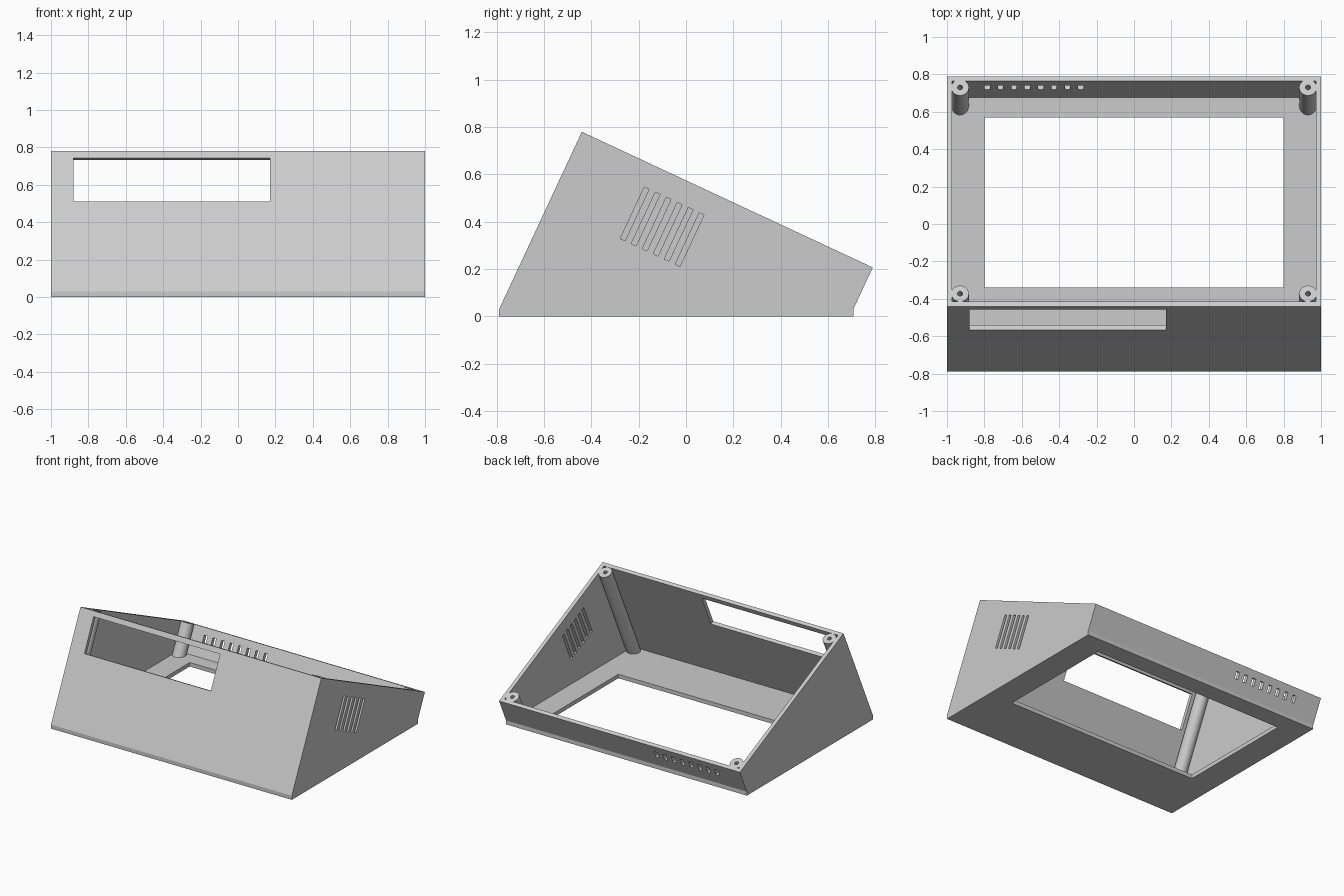
import bpy, bmesh, math
from mathutils import Vector

if "Cube" in bpy.data.objects:
    bpy.data.objects.remove(bpy.data.objects["Cube"])

TILT = math.radians(25)
S, C = math.sin(TILT), math.cos(TILT)
TOP_Y, TOP_Z = -0.44, 0.78       # top front edge of the case
LENGTH, WALL, FLOOR = 1.356, 0.028, 0.03

grey = bpy.data.materials.new("plain grey")
grey.diffuse_color = (0.6, 0.6, 0.6, 1)
grey.use_nodes = True
grey.node_tree.nodes["Principled BSDF"].inputs["Base Color"].default_value = grey.diffuse_color


def tilted(u, v):
    """Point in the tilted frame: u along the sloped rim, v down the front wall."""
    return (TOP_Y + C * u - S * v, TOP_Z - S * u - C * v)


def at_height(u, z):
    """Point on the wall line at u, at world height z."""
    return tilted(u, (TOP_Z - S * u - z) / C)


def make(name, bm):
    bmesh.ops.recalc_face_normals(bm, faces=bm.faces)
    mesh = bpy.data.meshes.new(name)
    bm.to_mesh(mesh)
    bm.free()
    mesh.materials.append(grey)
    obj = bpy.data.objects.new(name, mesh)
    bpy.context.collection.objects.link(obj)
    return obj


def prism(name, x0, x1, profile):
    bm = bmesh.new()
    a = [bm.verts.new((x0, y, z)) for y, z in profile]
    b = [bm.verts.new((x1, y, z)) for y, z in profile]
    bm.faces.new(a)
    bm.faces.new(b)
    for i in range(len(a)):
        j = (i + 1) % len(a)
        bm.faces.new((a[i], a[j], b[j], b[i]))
    return make(name, bm)


def cut(target, x0, x1, profile):
    cutter = prism("cutter", x0, x1, profile)
    cutter.hide_render = True
    mod = target.modifiers.new("cut", 'BOOLEAN')
    mod.operation, mod.solver, mod.object = 'DIFFERENCE', 'EXACT', cutter
    bpy.context.view_layer.objects.active = target
    bpy.ops.object.modifier_apply(modifier=mod.name)
    bpy.data.objects.remove(cutter)


def tilted_box(u0, u1, v0, v1):
    return [tilted(u0, v0), tilted(u1, v0), tilted(u1, v1), tilted(u0, v1)]


# Wedge-shaped case, open along its sloped top
front, back = at_height(0, FLOOR), at_height(LENGTH, FLOOR)
case = prism("case", -1, 1, [tilted(0, 0), tilted(LENGTH, 0), back,
                             (back[0], 0), (front[0], 0), front])
cut(case, -1 + WALL, 1 - WALL,
    [tilted(WALL, -0.1), tilted(LENGTH - WALL, -0.1),
     at_height(LENGTH - WALL, FLOOR), at_height(WALL, FLOOR)])

# Rectangular opening in the floor
cut(case, -0.8, 0.8, [(-0.34, -0.1), (0.57, -0.1), (0.57, 0.06), (-0.34, 0.06)])

# Window in the front wall
cut(case, -0.88, 0.17, tilted_box(-0.05, 0.06, 0.039, 0.298))

# Row of small slots in the back wall
for i in range(8):
    x = -0.785 + 0.0715 * i
    cut(case, x - 0.014, x + 0.014,
        tilted_box(LENGTH - 0.06, LENGTH + 0.05, 0.054, 0.106))

# Long vents in the right wall
for i in range(6):
    u = 0.349 + 0.0512 * i
    cut(case, 0.95, 1.05, tilted_box(u - 0.011, u + 0.011, 0.1, 0.34))


def screw_post(name, x, u, radius=0.047, hole=0.014, sides=32):
    """Slanted post from the rim to the floor, with a blind screw hole."""
    bm = bmesh.new()

    def ring(r, v):
        verts = []
        for k in range(sides):
            a = 2 * math.pi * k / sides
            uu = u + r * math.sin(a)
            y, z = at_height(uu, 0.02) if v is None else tilted(uu, v)
            verts.append(bm.verts.new(Vector((x + r * math.cos(a), y, z))))
        return verts

    rings = [ring(radius, None), ring(radius, 0), ring(hole, 0), ring(hole, 0.1)]
    for lower, upper in zip(rings, rings[1:]):
        for k in range(sides):
            j = (k + 1) % sides
            bm.faces.new((lower[k], lower[j], upper[j], upper[k]))
    bm.faces.new(rings[0])
    bm.faces.new(rings[-1])
    post = make(name, bm)
    bpy.ops.object.select_all(action='DESELECT')
    post.select_set(True)
    bpy.context.view_layer.objects.active = post
    bpy.ops.object.shade_smooth_by_angle(angle=math.radians(30))


# Four corner screw posts
for side, x in (("left", -0.93), ("right", 0.93)):
    screw_post("front_post_" + side, x, 0.075)
    screw_post("back_post_" + side, x, LENGTH - 0.065)
